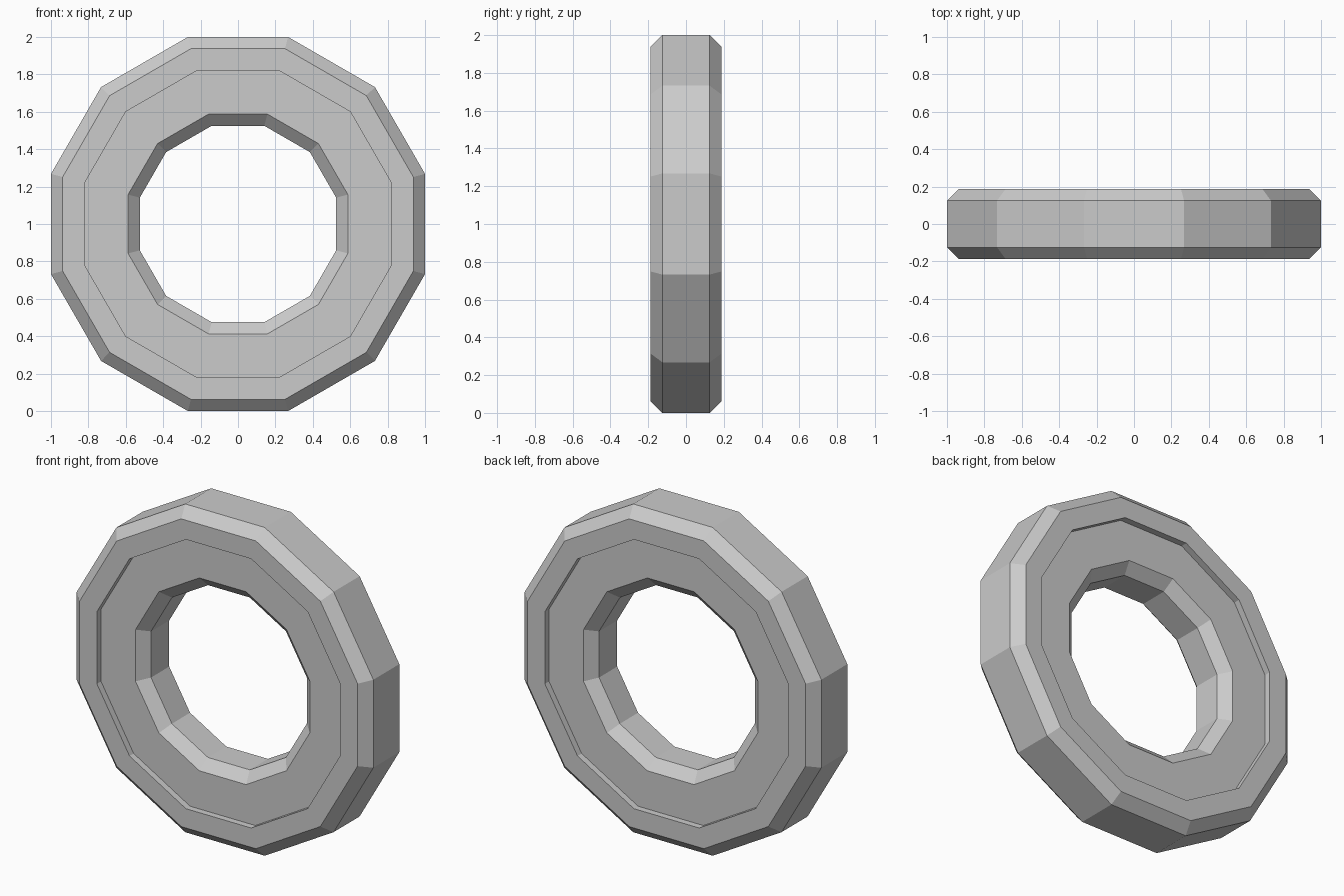
import bpy, bmesh, math

if "Cube" in bpy.data.objects:
    bpy.data.objects.remove(bpy.data.objects["Cube"])

SIDES = 12

# Half cross-section, front side: (distance from axis to flat, y)
half = [
    (1.0, -0.125),      # outer rim
    (0.9375, -0.1875),  # outer chamfer
    (0.82, -0.1875),    # raised border
    (0.82, -0.1475),    # step down to recessed face
    (0.5875, -0.1475),  # recessed face
    (0.525, -0.0875),   # inner chamfer
]
# Mirror to the back to close the profile
profile = half + [(r, -y) for r, y in reversed(half)]

# Sweep the profile around the y axis, flats facing up, down and sideways
bm = bmesh.new()
rings = []
for i in range(SIDES):
    a = math.tau * (i + 0.5) / SIDES
    k = 1 / math.cos(math.pi / SIDES)
    rings.append([bm.verts.new((r * k * math.cos(a), y, 1 + r * k * math.sin(a)))
                  for r, y in profile])
n = len(profile)
for i in range(SIDES):
    a, b = rings[i], rings[(i + 1) % SIDES]
    for j in range(n):
        bm.faces.new((a[j], b[j], b[(j + 1) % n], a[(j + 1) % n]))
bmesh.ops.recalc_face_normals(bm, faces=bm.faces)

mesh = bpy.data.meshes.new("ring")
bm.to_mesh(mesh)
bm.free()
bpy.context.collection.objects.link(bpy.data.objects.new("ring", mesh))
